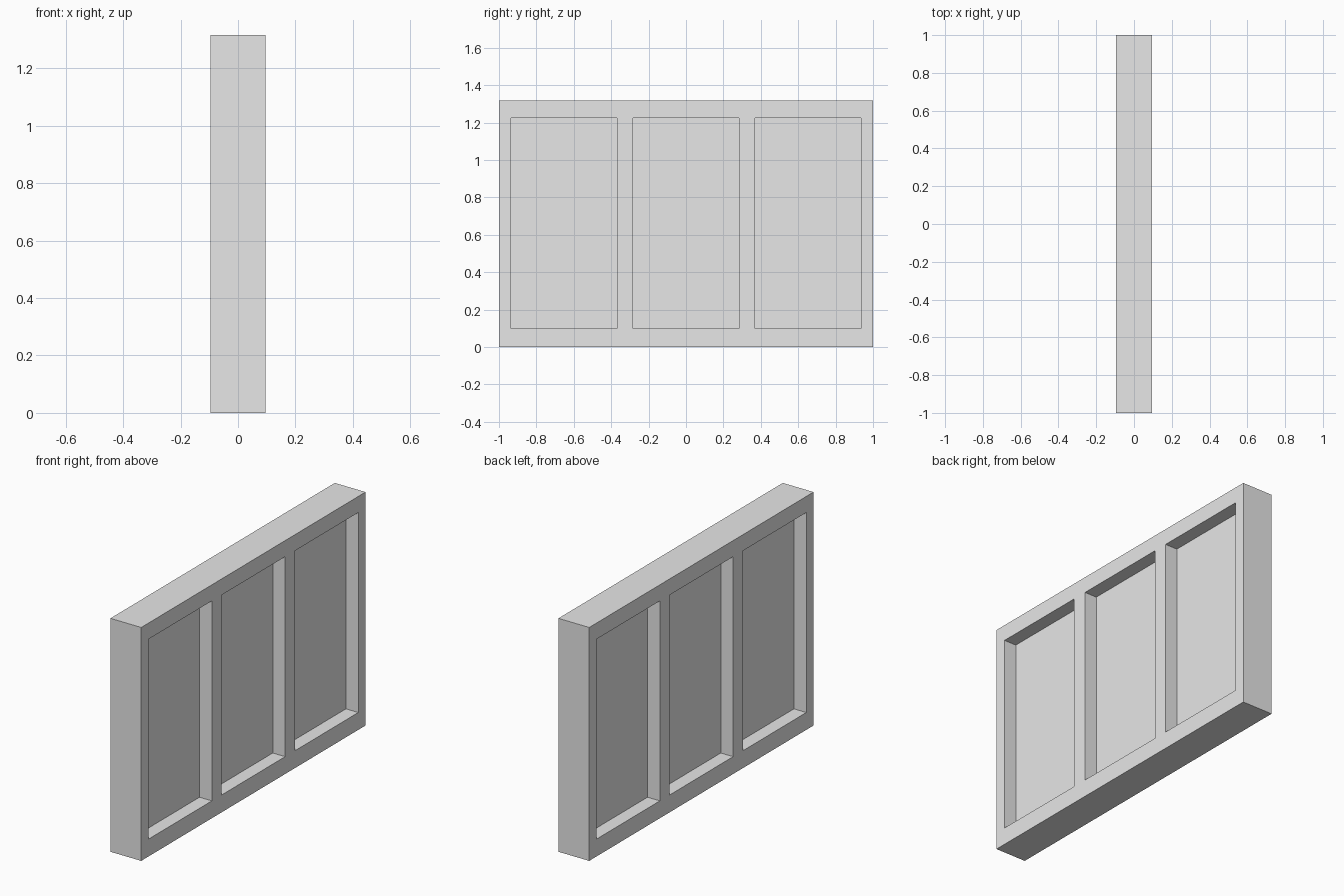
import bpy
import bmesh
from mathutils import Vector

cube = bpy.data.objects.get("Cube")
if cube:
    bpy.data.objects.remove(cube, do_unlink=True)

# Overall size and recess layout
THICK, LENGTH, HEIGHT = 0.192, 2.0, 1.317
DEPTH = 0.077
BAYS = [(-0.935, -0.37), (-0.283, 0.283), (0.37, 0.935)]
BOTTOM, TOP = 0.098, 1.226

grey = bpy.data.materials.new("light_grey")
grey.use_nodes = True
colour = (0.8, 0.8, 0.8, 1)
grey.diffuse_color = colour
grey.node_tree.nodes["Principled BSDF"].inputs["Base Color"].default_value = colour

# Solid block standing on the ground
bm = bmesh.new()
bmesh.ops.create_cube(bm, size=1)
bmesh.ops.scale(bm, vec=(THICK, LENGTH, HEIGHT), verts=bm.verts)
bmesh.ops.translate(bm, vec=(0, 0, HEIGHT / 2), verts=bm.verts)


def slice_block(point, normal):
    geom = bm.verts[:] + bm.edges[:] + bm.faces[:]
    bmesh.ops.bisect_plane(bm, geom=geom, plane_co=point, plane_no=normal)


# Score the outlines of the bays
for bay in BAYS:
    for y in bay:
        slice_block((0, y, 0), (0, 1, 0))
for z in (BOTTOM, TOP):
    slice_block((0, 0, z), (0, 0, 1))


def is_bay(face):
    c = face.calc_center_median()
    return (abs(face.normal.x) > 0.9 and BOTTOM < c.z < TOP
            and any(a < c.y < b for a, b in BAYS))


# Sink each bay on both broad sides, leaving a thin panel in the middle
bm.normal_update()
bays = [f for f in bm.faces if is_bay(f)]
for face in bmesh.ops.extrude_discrete_faces(bm, faces=bays)["faces"]:
    side = 1 if face.calc_center_median().x > 0 else -1
    bmesh.ops.translate(bm, vec=Vector((-side * DEPTH, 0, 0)), verts=face.verts[:])
bmesh.ops.recalc_face_normals(bm, faces=bm.faces[:])

mesh = bpy.data.meshes.new("panelled_frame")
bm.to_mesh(mesh)
bm.free()
mesh.materials.append(grey)
frame = bpy.data.objects.new("panelled_frame", mesh)
bpy.context.collection.objects.link(frame)
